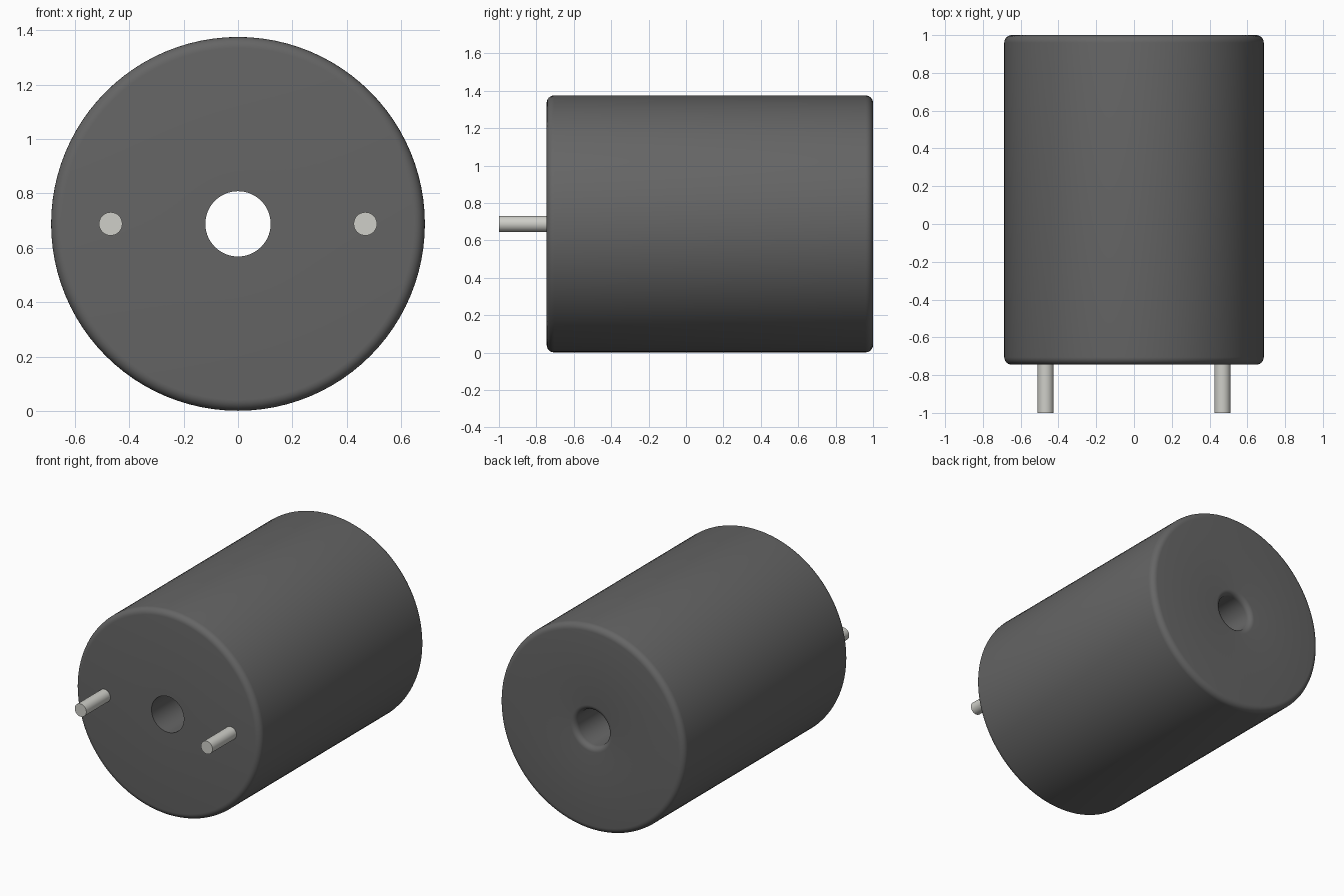
import bpy, bmesh, math

if "Cube" in bpy.data.objects:
    bpy.data.objects.remove(bpy.data.objects["Cube"])

R, CZ = 0.687, 0.688          # body radius and axis height
FRONT, BACK = -0.745, 1.0
HOLE, FIL, HOLE_FIL = 0.12, 0.04, 0.035


def material(name, rgb):
    m = bpy.data.materials.new(name)
    m.diffuse_color = (*rgb, 1)
    m.use_nodes = True
    m.node_tree.nodes["Principled BSDF"].inputs["Base Color"].default_value = m.diffuse_color
    return m


def arc(r, y, rad, a0, a1, n=6):
    """Quarter-round profile points (radius, y) about a centre."""
    return [(r + rad * math.cos(math.radians(a0 + (a1 - a0) * i / n)),
             y + rad * math.sin(math.radians(a0 + (a1 - a0) * i / n)))
            for i in range(n + 1)]


def lathe(name, profile, segs, mat, x=0.0, closed=True):
    """Spin a (radius, y) profile around an axis parallel to y."""
    bm = bmesh.new()
    rings = [[bm.verts.new((x + r * math.cos(2 * math.pi * k / segs), y,
                            CZ + r * math.sin(2 * math.pi * k / segs)))
              for k in range(segs)] for r, y in profile]
    n = len(rings)
    for i in range(n if closed else n - 1):
        a, b = rings[i], rings[(i + 1) % n]
        for k in range(segs):
            j = (k + 1) % segs
            bm.faces.new((a[k], a[j], b[j], b[k]))
    if not closed:
        bm.faces.new(rings[0])
        bm.faces.new(rings[-1])
    bmesh.ops.recalc_face_normals(bm, faces=bm.faces)
    me = bpy.data.meshes.new(name)
    bm.to_mesh(me)
    bm.free()
    ob = bpy.data.objects.new(name, me)
    bpy.context.collection.objects.link(ob)
    me.materials.append(mat)
    bpy.ops.object.select_all(action='DESELECT')
    ob.select_set(True)
    bpy.context.view_layer.objects.active = ob
    bpy.ops.object.shade_smooth_by_angle(angle=math.radians(30))
    return ob


dark = material("dark_casing", (0.13, 0.13, 0.13))
metal = material("pin_metal", (0.62, 0.62, 0.58))

# Casing: rounded outer rims, through bore, bore rounded at the back only
profile = [(HOLE, FRONT)]
profile += arc(R - FIL, FRONT + FIL, FIL, -90, 0)
profile += arc(R - FIL, BACK - FIL, FIL, 0, 90)
profile += arc(HOLE + HOLE_FIL, BACK - HOLE_FIL, HOLE_FIL, 90, 180)
lathe("casing", profile, 96, dark)

# Two contact pins on the front
for side, x in (("left", -0.468), ("right", 0.468)):
    lathe(f"{side}_pin", [(0.043, -1.0), (0.043, FRONT + 0.02)], 32, metal, x, closed=False)
